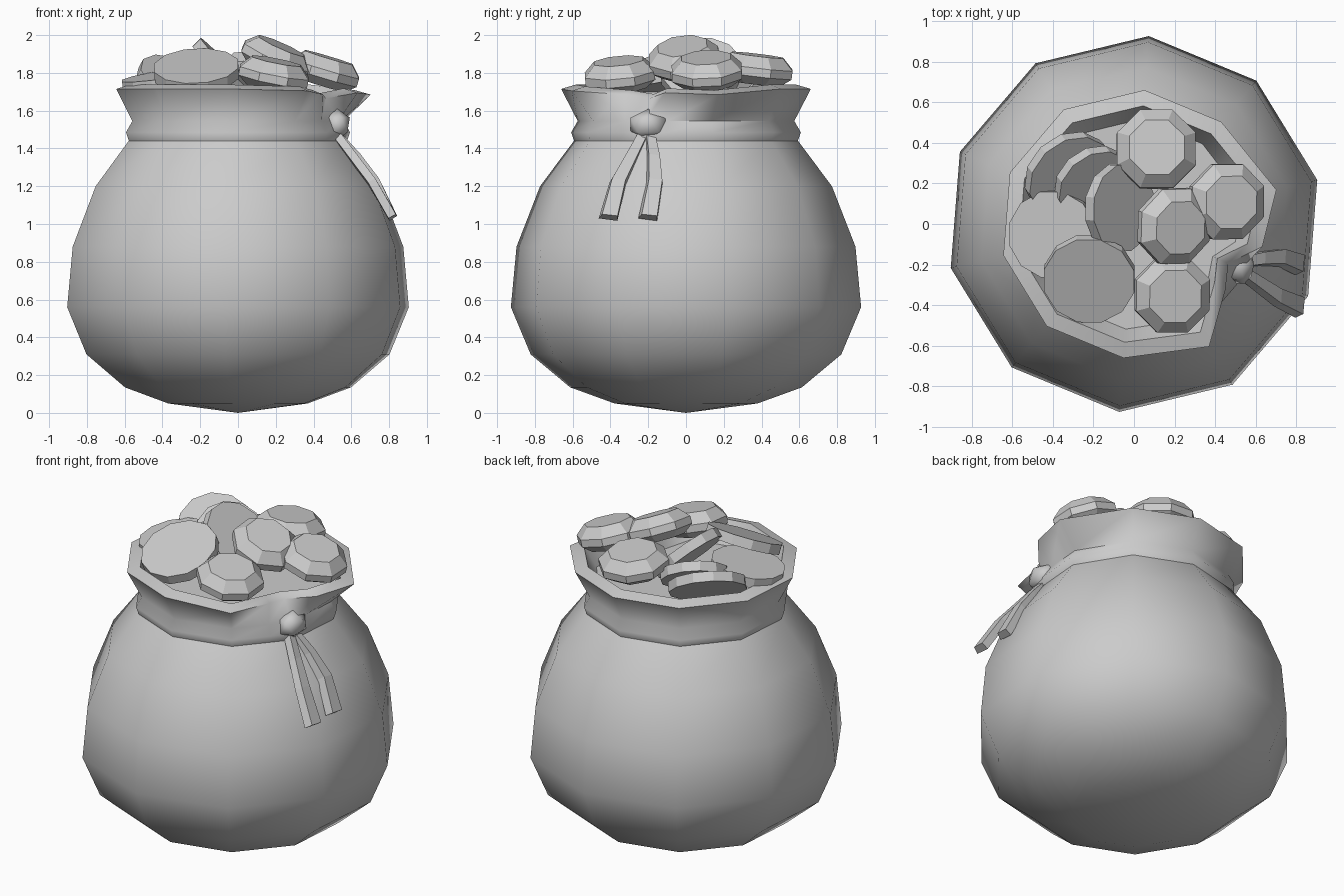
import bpy, bmesh, math
from mathutils import Vector

if "Cube" in bpy.data.objects:
    bpy.data.objects.remove(bpy.data.objects["Cube"], do_unlink=True)

grey = bpy.data.materials.new("plain_grey")
grey.use_nodes = True
grey.diffuse_color = (0.6, 0.6, 0.6, 1)
grey.node_tree.nodes["Principled BSDF"].inputs["Base Color"].default_value = (0.6, 0.6, 0.6, 1)


def finish(name, bm, smooth=None):
    bmesh.ops.recalc_face_normals(bm, faces=bm.faces)
    mesh = bpy.data.meshes.new(name)
    bm.to_mesh(mesh)
    bm.free()
    mesh.materials.append(grey)
    obj = bpy.data.objects.new(name, mesh)
    bpy.context.collection.objects.link(obj)
    if smooth:
        bpy.ops.object.select_all(action="DESELECT")
        obj.select_set(True)
        bpy.context.view_layer.objects.active = obj
        bpy.ops.object.shade_smooth_by_angle(angle=math.radians(smooth))


def skin(rings, cap_start=True, cap_end=True):
    """Join closed loops of points into one surface."""
    bm = bmesh.new()
    loops = [[bm.verts.new(p) for p in ring] for ring in rings]
    n = len(loops[0])
    for a, b in zip(loops, loops[1:]):
        for i in range(n):
            j = (i + 1) % n
            bm.faces.new((a[i], a[j], b[j], b[i]))
    if cap_start:
        bm.faces.new(loops[0][::-1])
    if cap_end:
        bm.faces.new(loops[-1])
    return bm


def polar(deg, r, z):
    a = math.radians(deg)
    return Vector((r * math.cos(a), r * math.sin(a), z))


# Ten-sided sack belly, closed to a shallow point underneath
TURN = 13.5
profile = [(0.38, 0.05), (0.615, 0.135), (0.825, 0.31), (0.93, 0.56),
           (0.9, 0.88), (0.775, 1.2), (0.595, 1.44)]
bm = skin([[polar(TURN + 36 * i, r, z) for i in range(10)] for r, z in profile], False, False)
base = list(bm.verts)[:10]
tip = bm.verts.new((0, 0, 0))
for i in range(10):
    bm.faces.new((base[(i + 1) % 10], base[i], tip))
finish("sack_body", bm, 60)

# Gathered collar: extra columns pull the rim inward behind the knot
PINCH = {-10: (0.97, 1.70), -22.5: (0.76, 1.67), -36: (0.84, 1.69),
         TURN: (1.09, 1.69), -58.5: (1.07, 1.71)}
angles = sorted([TURN + 36 * i for i in range(-2, 8)] + [-10, -36])


def decagon(deg, r):
    off = (deg - TURN) % 36 - 18
    return r * math.cos(math.radians(18)) / math.cos(math.radians(off))


def collar_ring(r, z, pull):
    ring = []
    for a in angles:
        k, rim_z = PINCH.get(a, (1, 1.72))
        radius = r * (1 + (k - 1) * pull) if pull else decagon(a, r)
        ring.append(polar(a, radius, z + (rim_z - 1.72) * pull))
    return ring


finish("sack_collar", skin([
    collar_ring(0.592, 1.435, 0), collar_ring(0.61, 1.485, 0), collar_ring(0.575, 1.545, 0),
    collar_ring(0.663, 1.715, 1), collar_ring(0.585, 1.738, 1), collar_ring(0.52, 1.6, 0.8),
], False, True), 62)

# Tie knot
bm = bmesh.new()
bmesh.ops.create_icosphere(bm, subdivisions=1, radius=1)
for v in bm.verts:
    v.co = Vector((0.525 + 0.075 * v.co.x, -0.2 + 0.11 * v.co.y, 1.525 + 0.085 * v.co.z))
finish("tie_knot", bm, 60)


# Ribbon tails with a ridged section that widens downward
def tail(name, path):
    rings = []
    for i, p in enumerate(path):
        side = Vector((0.25, 0.97, 0)) * (0.03 + 0.008 * i)
        out = Vector((0.8, -0.2, 0.55)) * 0.04
        p = Vector(p)
        rings.append([p - side, p - side * 0.5 + out, p + side + out * 0.6, p + side * 0.8 - out * 0.6])
    finish(name, skin(rings))


tail("front_ribbon_tail", [(0.5, -0.22, 1.48), (0.6, -0.29, 1.35), (0.7, -0.36, 1.22), (0.81, -0.41, 1.03)])
tail("rear_ribbon_tail", [(0.5, -0.19, 1.48), (0.62, -0.17, 1.35), (0.72, -0.165, 1.22), (0.81, -0.2, 1.03)])


# Coins: flat discs, or chunky octagons with a bevelled top
def coin(name, center, normal, r, layers, sides):
    rot = Vector((0, 0, 1)).rotation_difference(Vector(normal).normalized())
    c = Vector(center)
    finish(name, skin([[c + rot @ polar(360 * (i + 0.5) / sides, r * k, z) for i in range(sides)]
                       for k, z in layers]))


DISC = ([(1, -0.03), (1, 0.03)], 12)
CHUNK = ([(0.7, -0.075), (1, -0.03), (1, 0.015), (0.7, 0.075)], 8)
coins = [
    ("front_disc", (-0.22, -0.27, 1.81), (-0.05, -0.4, 0.9), 0.23, DISC),
    ("left_disc", (-0.4, -0.05, 1.76), (-0.15, -0.1, 1), 0.22, DISC),
    ("back_left_disc", (-0.32, 0.24, 1.73), (0.4, -0.45, 0.75), 0.23, DISC),
    ("inner_left_disc", (-0.2, 0.2, 1.75), (0.4, -0.5, 0.75), 0.2, DISC),
    ("leaning_disc", (-0.07, 0.08, 1.81), (0.72, -0.05, 0.7), 0.22, DISC),
    ("back_octagon", (0.11, 0.37, 1.82), (0.05, 0.12, 1), 0.21, CHUNK),
    ("top_octagon", (0.2, -0.01, 1.875), (0.4, -0.12, 0.9), 0.2, CHUNK),
    ("right_octagon", (0.46, 0.11, 1.81), (0.3, -0.05, 1), 0.2, CHUNK),
    ("front_octagon", (0.19, -0.35, 1.79), (0.2, -0.1, 1), 0.2, CHUNK),
]
for name, center, normal, r, (layers, sides) in coins:
    coin(name, center, normal, r, layers, sides)
